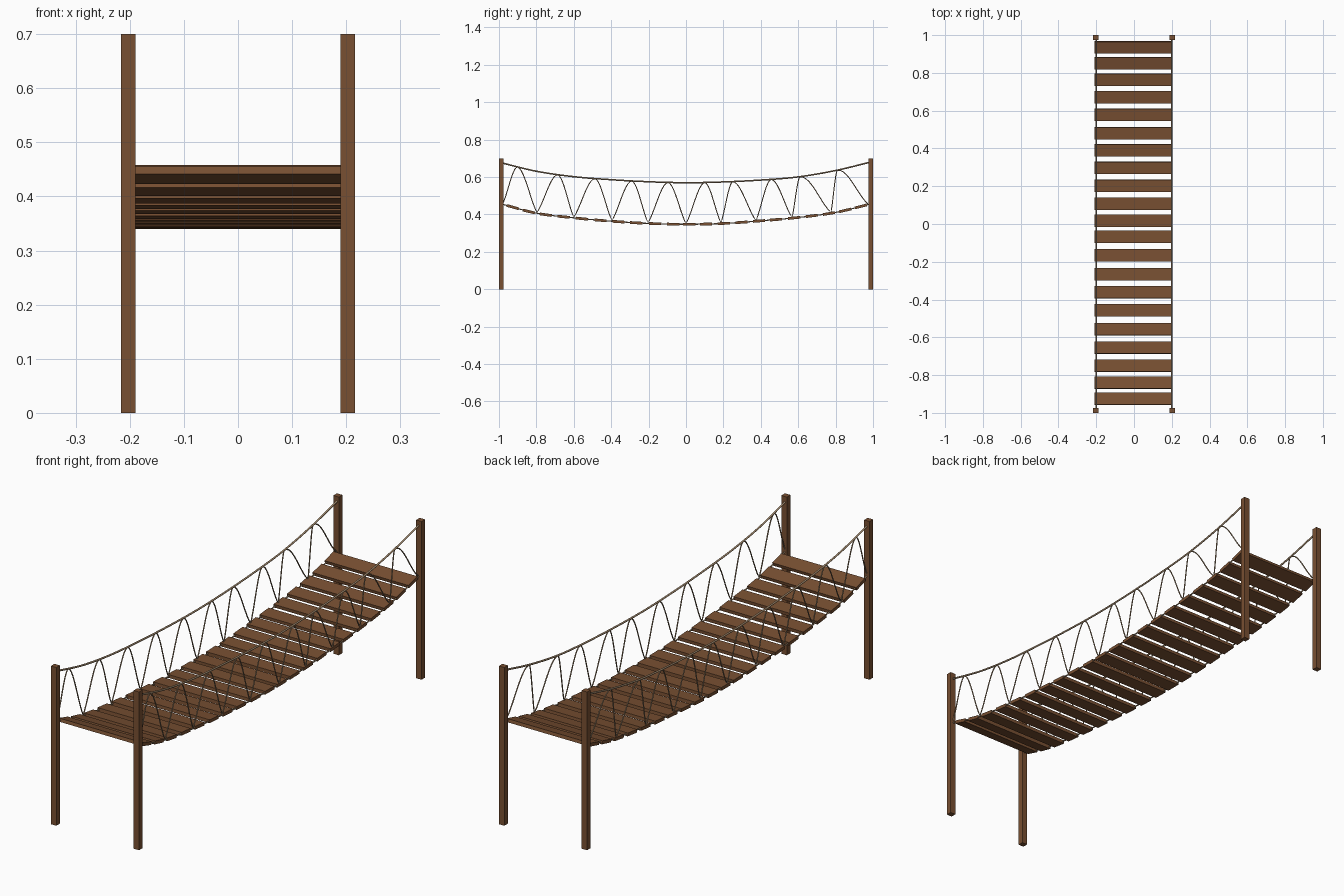
import bpy, math
from mathutils import Matrix

if "Cube" in bpy.data.objects:
    bpy.data.objects.remove(bpy.data.objects["Cube"])


def material(name, color):
    m = bpy.data.materials.new(name)
    m.diffuse_color = (*color, 1)
    m.use_nodes = True
    m.node_tree.nodes["Principled BSDF"].inputs["Base Color"].default_value = m.diffuse_color
    return m


wood = material("brown wood", (0.19, 0.08, 0.032))
rope = material("tan rope", (0.36, 0.25, 0.15))

KNOTS = [-0.99, -0.8, -0.6, -0.4, -0.2, 0, 0.2, 0.4, 0.6, 0.8, 0.99]
DECK = [0.457, 0.407, 0.382, 0.364, 0.352, 0.3475, 0.352, 0.366, 0.384, 0.411, 0.457]
RAIL = [0.677, 0.631, 0.602, 0.586, 0.575, 0.570, 0.574, 0.584, 0.601, 0.635, 0.681]


def sag(values, y):
    """Smooth interpolation of a hanging line at position y"""
    n = len(KNOTS)
    i = 0
    while i < n - 2 and y > KNOTS[i + 1]:
        i += 1

    def slope(k):
        a, b = max(k - 1, 0), min(k + 1, n - 1)
        return (values[b] - values[a]) / (KNOTS[b] - KNOTS[a])
    h = KNOTS[i + 1] - KNOTS[i]
    t = (y - KNOTS[i]) / h
    return ((2*t**3 - 3*t*t + 1) * values[i] + (t**3 - 2*t*t + t) * h * slope(i)
            + (3*t*t - 2*t**3) * values[i + 1] + (t**3 - t*t) * h * slope(i + 1))


def box(name, size, loc, tilt=0):
    bpy.ops.mesh.primitive_cube_add(size=1)
    o = bpy.context.object
    o.name = name
    o.data.transform(Matrix.Translation(loc) @ Matrix.Rotation(tilt, 4, 'X')
                     @ Matrix.Diagonal((*size, 1)))
    o.data.materials.append(wood)


def cord(name, points, radius):
    c = bpy.data.curves.new(name, 'CURVE')
    c.dimensions = '3D'
    c.bevel_depth = radius
    c.bevel_resolution = 4
    c.use_fill_caps = True
    s = c.splines.new('POLY')
    s.points.add(len(points) - 1)
    for p, co in zip(s.points, points):
        p.co = (*co, 1)
    c.materials.append(rope)
    o = bpy.data.objects.new(name, c)
    bpy.context.collection.objects.link(o)
    bpy.ops.object.select_all(action='DESELECT')
    o.select_set(True)
    bpy.context.view_layer.objects.active = o
    bpy.ops.object.convert(target='MESH')
    bpy.ops.object.shade_smooth()


# four corner posts
for x in (-0.2025, 0.2025):
    for y in (-0.9875, 0.9875):
        box("post", (0.0265, 0.025, 0.7), (x, y, 0.35))

# deck planks, tilted to follow the sag
PLANKS = [-0.922, -0.836, -0.746, -0.65, -0.553, -0.453, -0.357, -0.262, -0.161, -0.064,
          0.021, 0.111, 0.206, 0.301, 0.394, 0.484, 0.582, 0.676, 0.768, 0.855, 0.939]
for y in PLANKS:
    y -= 0.004
    tilt = math.atan((sag(DECK, y + 0.033) - sag(DECK, y - 0.033)) / 0.066)
    box("plank", (0.411, 0.065, 0.0145), (-0.0025, y, sag(DECK, y)), tilt)

# ropes: deck rope, hand rail and looping side lacing
ys = [-0.985 + 1.97 * i / 48 for i in range(49)]
TURNS = [-0.98, -0.90, -0.797, -0.685, -0.6, -0.487, -0.396, -0.29, -0.203, -0.096, 0,
         0.1, 0.187, 0.25, 0.374, 0.455, 0.567, 0.61, 0.775, 0.81, 0.973]
for x in (-0.2, 0.2):
    cord("deck_rope", [(x, y, sag(DECK, y)) for y in ys], 0.003)
    cord("hand_rail_rope", [(x, y, sag(RAIL, y)) for y in ys], 0.004)
    lace = []
    for k in range(len(TURNS) - 1):
        for j in range(10):
            t = j / 10
            u = t if k % 2 == 0 else 1 - t          # 0 at deck, 1 at rail
            s = 0.5 * math.sin(math.pi * u / 2) + 0.5 * u * u * (3 - 2 * u)
            y = TURNS[k] + (TURNS[k + 1] - TURNS[k]) * t
            lo, hi = sag(DECK, y) + 0.004, sag(RAIL, y) - 0.001
            lace.append((x, y, lo + (hi - lo) * s))
    lace.append((x, TURNS[-1], sag(DECK, TURNS[-1]) + 0.004))
    cord("side_lacing", lace, 0.0026)
